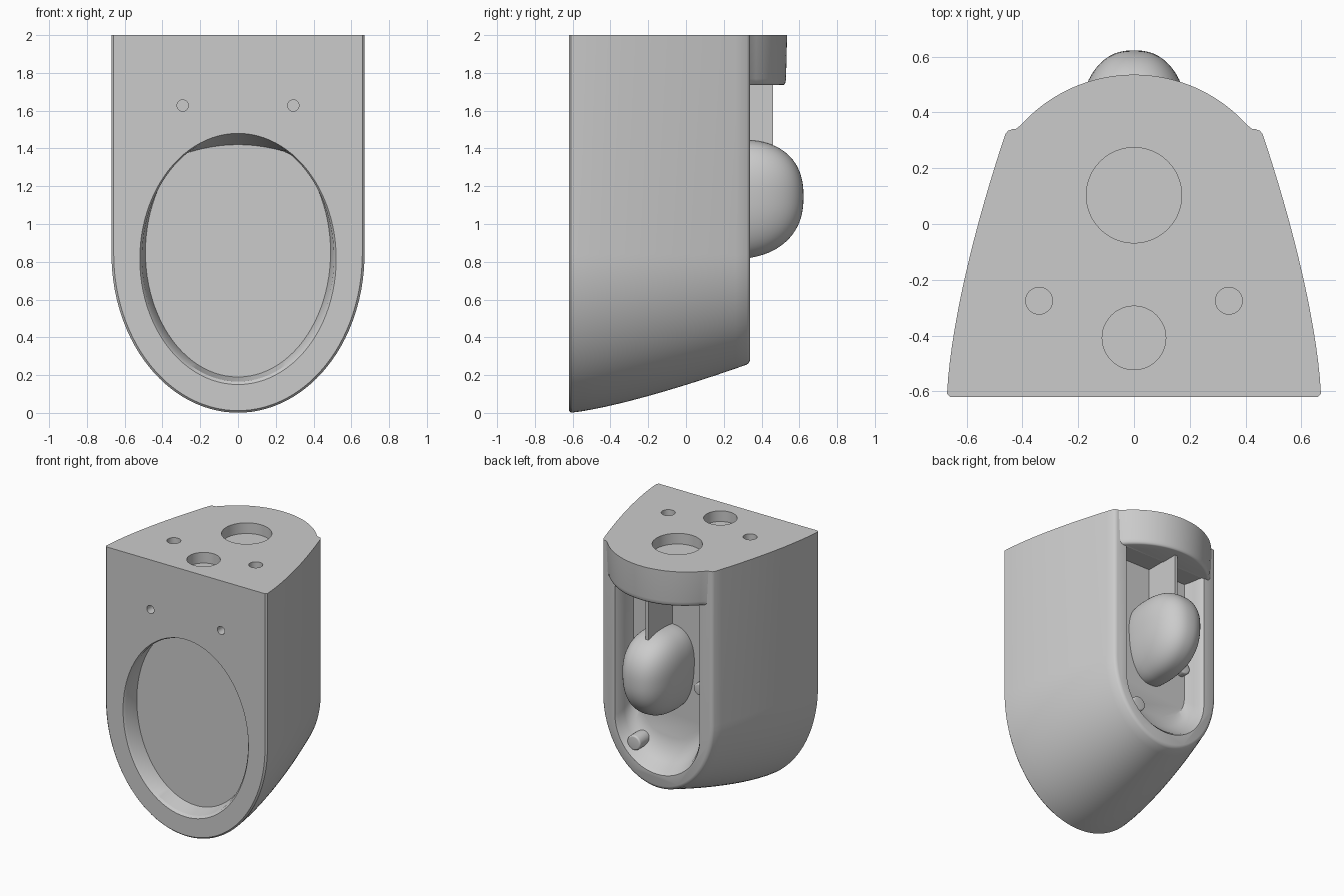
import bpy, bmesh
from math import sin, cos, pi, asin, copysign
from mathutils import Matrix

if "Cube" in bpy.data.objects:
    bpy.data.objects.remove(bpy.data.objects["Cube"])


def make(name, bm):
    bmesh.ops.recalc_face_normals(bm, faces=bm.faces)
    me = bpy.data.meshes.new(name)
    bm.to_mesh(me)
    bm.free()
    ob = bpy.data.objects.new(name, me)
    bpy.context.collection.objects.link(ob)
    return ob


def loft(name, sections):
    """Skin a closed solid through equal-length rings of points."""
    bm = bmesh.new()
    rings = [[bm.verts.new(p) for p in s] for s in sections]
    n = len(rings[0])
    for a, b in zip(rings, rings[1:]):
        for i in range(n):
            j = (i + 1) % n
            bm.faces.new((a[i], a[j], b[j], b[i]))
    bm.faces.new(rings[0])
    bm.faces.new(rings[-1])
    return make(name, bm)


def cylinder(name, r, depth, loc, axis='Z', bevel=0):
    bm = bmesh.new()
    rot = Matrix.Rotation(-pi / 2, 4, 'X') if axis == 'Y' else Matrix()
    bmesh.ops.create_cone(bm, cap_ends=True, segments=48, radius1=r, radius2=r,
                          depth=depth, matrix=Matrix.Translation(loc) @ rot)
    if bevel:
        rim = [e for e in bm.edges if len(e.link_faces) == 2
               and e.calc_face_angle() > 1]
        bmesh.ops.bevel(bm, geom=rim, offset=bevel, segments=4,
                        profile=0.5, affect='EDGES')
    return make(name, bm)


def smooth(ob, angle=32):
    bpy.ops.object.select_all(action='DESELECT')
    ob.select_set(True)
    bpy.context.view_layer.objects.active = ob
    bpy.ops.object.shade_smooth_by_angle(angle=angle * pi / 180)


def cut(ob, cutter):
    mod = ob.modifiers.new("cut", 'BOOLEAN')
    mod.operation, mod.solver, mod.object = 'DIFFERENCE', 'EXACT', cutter
    bpy.context.view_layer.objects.active = ob
    bpy.ops.object.modifier_apply(modifier=mod.name)
    bpy.data.objects.remove(cutter)


def u_ring(y, w, bottom, spring, top, n=56):
    """U outline in the xz plane: straight sides over a half ellipse."""
    pts = [(w * cos(pi * i / n), y, spring - (spring - bottom) * sin(pi * i / n))
           for i in range(n + 1)]
    return [(w, y, top)] + pts + [(-w, y, top)]


# Body: U section that narrows and rises towards the back
def body_ring(y, inset=0):
    t = (y + 0.62) / 0.96
    w = 0.67 - 0.215 * t ** 1.5
    return u_ring(y, w - inset, 0.262 * t ** 1.3 + inset, 0.84, 2.0)


F, B = -0.62, 0.34
rings = [body_ring(F, 0.012), body_ring(F + 0.012)]
rings += [body_ring(F + 0.012 + (B - F - 0.03) * i / 16) for i in range(1, 17)]
rings += [body_ring(B - 0.006, 0.006), body_ring(B, 0.02)]
body = loft("body", rings)


# Front bowl recess: oval with a flattened arch at the top of its floor
def oval(y, a, b, zc, arch, n=96):
    pts = []
    for i in range(n):
        x, z = a * cos(2 * pi * i / n), zc + b * sin(2 * pi * i / n)
        pts.append((x, y, min(z, 1.42 - 0.6 * x * x) if arch else z))
    return pts


cut(body, loft("bowl_cutter", [oval(-0.64, 0.525, 0.67, 0.815, False),
                               oval(-0.62, 0.52, 0.665, 0.815, False),
                               oval(-0.605, 0.508, 0.654, 0.82, False),
                               oval(-0.50, 0.49, 0.66, 0.85, True)]))

# Open cavity in the back
cut(body, loft("cavity_cutter", [u_ring(0.36, 0.36, 0.355, 0.72, 1.74),
                                 u_ring(0.335, 0.35, 0.365, 0.72, 1.74),
                                 u_ring(0.32, 0.338, 0.385, 0.72, 1.74),
                                 u_ring(0.26, 0.328, 0.425, 0.74, 1.74),
                                 u_ring(0.21, 0.318, 0.49, 0.78, 1.74),
                                 u_ring(0.18, 0.308, 0.58, 0.82, 1.74)]))

# Holes in the top and the front
for x, y, r in [(0, 0.103, 0.171), (0, -0.408, 0.114),
                (-0.34, -0.275, 0.048), (0.34, -0.275, 0.048)]:
    cut(body, cylinder("hole_cutter", r, 0.16, (x, y, 2.0)))
for x in (-0.293, 0.293):
    cut(body, cylinder("hole_cutter", 0.03, 0.16, (x, F, 1.627), 'Y'))
smooth(body)


# Curved lip across the top of the back
def lip_ring(z, s):
    r, half = 0.545, asin(0.405 / 0.545)
    pts = []
    for i in range(41):
        a = -half + 2 * half * i / 40
        pts.append((s * r * sin(a), 0.335 + s * (r * cos(a) - 0.345), z))
    return pts + [(0.43 * s, 0.335, z), (-0.43 * s, 0.335, z)]


smooth(loft("back_lip", [lip_ring(1.735, 0.90), lip_ring(1.739, 0.935),
                         lip_ring(1.75, 0.96), lip_ring(1.77, 0.972),
                         lip_ring(2.0, 1.0)]), 50)

# Rounded trap bulging out of the cavity
bm = bmesh.new()
bmesh.ops.create_uvsphere(bm, u_segments=64, v_segments=40, radius=1)
for v in bm.verts:
    x, y, z = (copysign(abs(c) ** 0.84, c) for c in v.co)
    taper = 1 + 0.1 * z
    v.co = (0.2 * x * taper, 0.29 + 0.332 * y, 1.145 + 0.3 * z - 0.03 * (1 - y) * (z < 0) * -z)
smooth(make("trap", bm), 60)

# Thin rib above the trap
bm = bmesh.new()
bmesh.ops.create_cube(bm, size=1, matrix=Matrix.Translation((0, 0.315, 1.54))
                      @ Matrix.Diagonal((0.025, 0.29, 0.42, 1)))
make("trap_rib", bm)

# Stubs inside the cavity
smooth(cylinder("drain_stub", 0.055, 0.2, (0.215, 0.215, 0.53), 'Y', 0.012), 40)
smooth(cylinder("side_stub", 0.045, 0.09, (-0.27, 0.19, 1.03), 'Y', 0.012), 40)
